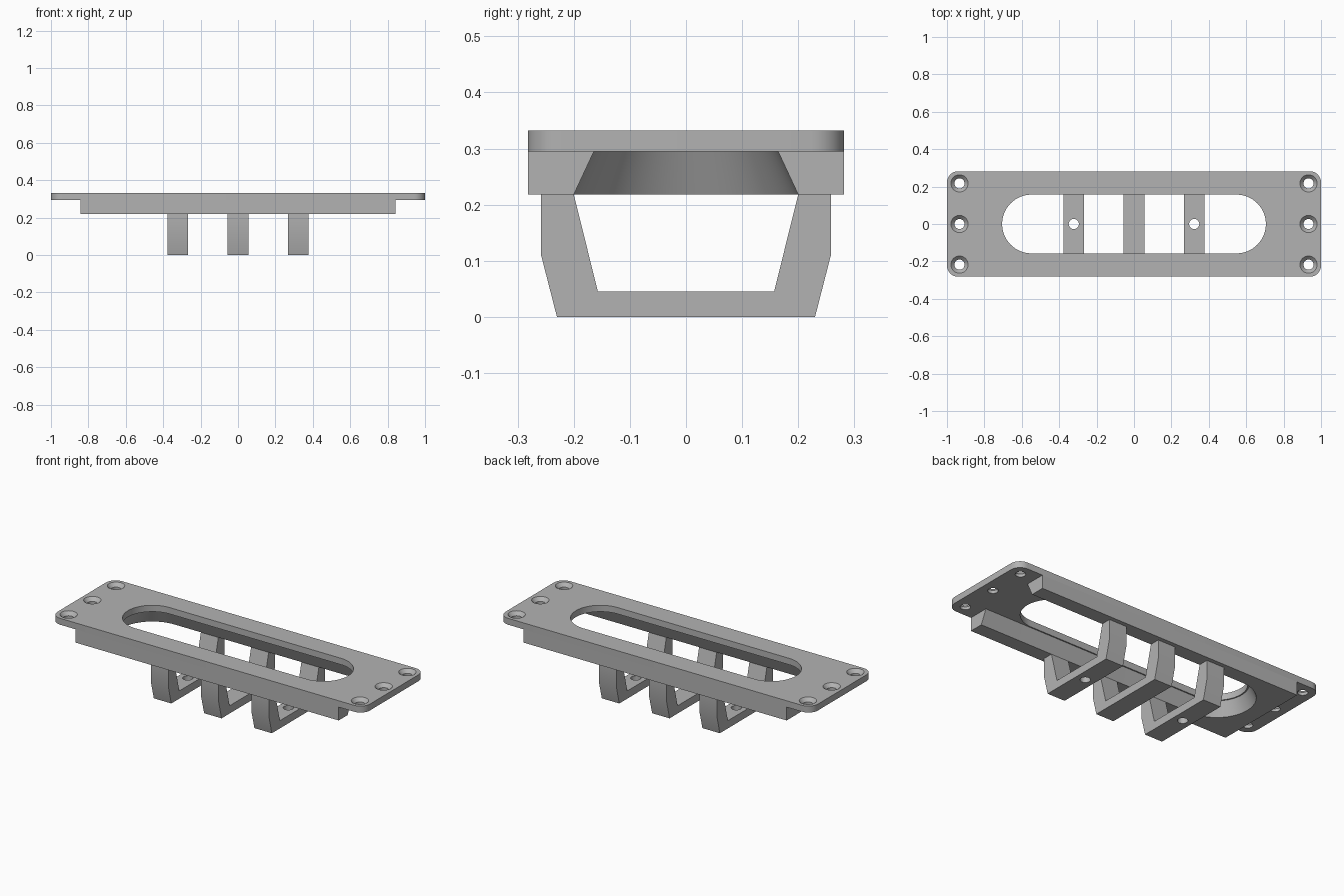
import bpy, bmesh
from math import sin, cos, pi

if "Cube" in bpy.data.objects:
    bpy.data.objects.remove(bpy.data.objects["Cube"])

GREY = (0.45, 0.45, 0.45, 1)
grey = bpy.data.materials.new("plain grey")
grey.use_nodes = True
grey.diffuse_color = GREY
grey.node_tree.nodes["Principled BSDF"].inputs["Base Color"].default_value = GREY

PLATE_TOP, PLATE_BOTTOM, BLOCK_BOTTOM = 0.332, 0.295, 0.218
HALF_WIDTH = 0.282
SLOT_X = 0.548      # centre of the slot's round ends
STRAP_X = 0.322


def arc(cx, cy, r, start, end, steps):
    """Points along an arc, angles in units of pi."""
    angles = [pi * (start + (end - start) * i / steps) for i in range(steps + 1)]
    return [(cx + r * cos(a), cy + r * sin(a)) for a in angles]


def at_z(outline, z):
    return [(x, y, z) for x, y in outline]


def loft(name, rings):
    """Closed solid through rings of equal point count, capped at both ends."""
    bm = bmesh.new()
    loops = [[bm.verts.new(p) for p in ring] for ring in rings]
    for low, high in zip(loops, loops[1:]):
        for i in range(len(low)):
            j = (i + 1) % len(low)
            bm.faces.new((low[i], low[j], high[j], high[i]))
    bm.faces.new(loops[0])
    bm.faces.new(loops[-1])
    bmesh.ops.recalc_face_normals(bm, faces=bm.faces)
    mesh = bpy.data.meshes.new(name)
    bm.to_mesh(mesh)
    bm.free()
    mesh.materials.append(grey)
    obj = bpy.data.objects.new(name, mesh)
    bpy.context.collection.objects.link(obj)
    return obj


def activate(obj):
    bpy.ops.object.select_all(action='DESELECT')
    obj.select_set(True)
    bpy.context.view_layer.objects.active = obj


def cut(obj, cutter):
    mod = obj.modifiers.new("cut", 'BOOLEAN')
    mod.operation, mod.solver, mod.object = 'DIFFERENCE', 'EXACT', cutter
    activate(obj)
    bpy.ops.object.modifier_apply(modifier=mod.name)
    bpy.data.objects.remove(cutter)


def turned_cutter(x, y, profile):
    """Round cutter from (radius, z) pairs."""
    return loft("hole_cutter", [at_z(arc(x, y, r, 0, 2 - 1 / 16, 31), z) for r, z in profile])


# Top plate with rounded corners
r = 0.06
cx, cy = 1 - r, HALF_WIDTH - r
corners = [(cx, cy), (-cx, cy), (-cx, -cy), (cx, -cy)]
outline = []
for i, (x, y) in enumerate(corners):
    outline += arc(x, y, r, i / 2, i / 2 + 0.5, 8)
plate = loft("top_plate", [at_z(outline, PLATE_BOTTOM), at_z(outline, PLATE_TOP)])

# Long slot through the plate
slot = arc(SLOT_X, 0, 0.157, -0.5, 0.5, 32) + arc(-SLOT_X, 0, 0.157, 0.5, 1.5, 32)
cut(plate, loft("slot_cutter", [at_z(slot, 0.2), at_z(slot, 0.4)]))

# Countersunk screw holes
for x in (-0.933, 0.933):
    for y in (-0.217, 0, 0.217):
        cut(plate, turned_cutter(x, y, [(0.027, 0.2), (0.027, 0.312),
                                        (0.046, PLATE_TOP), (0.046, 0.4)]))

# Under block: flared channel, round at one end and open at the other
def block_ring(r, z):
    e = 0.842
    outer = [(e, HALF_WIDTH), (-e, HALF_WIDTH), (-e, -HALF_WIDTH), (e, -HALF_WIDTH)]
    return at_z(outer + [(e, -r)] + arc(-SLOT_X, 0, r, 1.5, 0.5, 32) + [(e, r)], z)


block = loft("under_block", [block_ring(0.2, BLOCK_BOTTOM), block_ring(0.164, PLATE_BOTTOM)])

# Three U-shaped straps, the outer two with a hole in the base
half = [(0.23, 0), (0.258, 0.109), (0.258, BLOCK_BOTTOM), (0.2, BLOCK_BOTTOM), (0.157, 0.045)]
profile = half + [(-y, z) for y, z in reversed(half)]
straps = []
for name, x in (("right_strap", -STRAP_X), ("middle_strap", 0), ("left_strap", STRAP_X)):
    strap = loft(name, [[(x + side, y, z) for y, z in profile] for side in (-0.056, 0.056)])
    if x:
        cut(strap, turned_cutter(x, 0, [(0.027, -0.1), (0.027, 0.1)]))
    straps.append(strap)

# Smooth the round walls, keep the edges crisp
for obj in [plate, block] + straps:
    activate(obj)
    bpy.ops.object.shade_smooth_by_angle(angle=pi / 9)
    obj.select_set(False)
